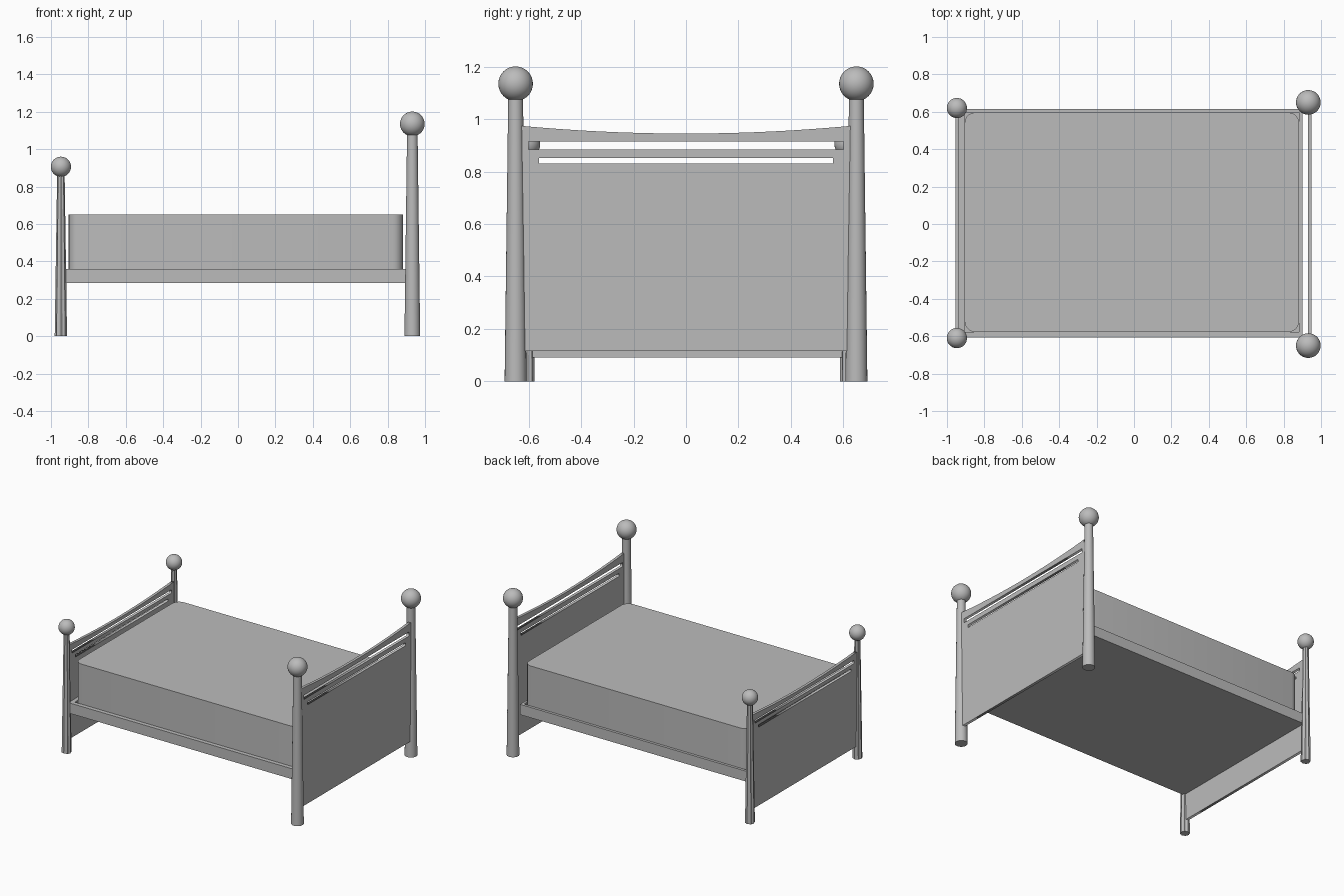
import bpy, math
from mathutils import Vector

cube = bpy.data.objects.get("Cube")
if cube:
    bpy.data.objects.remove(cube, do_unlink=True)

GREY = (0.5, 0.5, 0.5, 1)
mat = bpy.data.materials.new("plain grey")
mat.use_nodes = True
mat.diffuse_color = GREY
for node in mat.node_tree.nodes:
    if node.type == 'BSDF_PRINCIPLED':
        node.inputs["Base Color"].default_value = GREY


def finish(name, smooth=False):
    ob = bpy.context.object
    ob.name = ob.data.name = name
    ob.data.materials.clear()
    ob.data.materials.append(mat)
    if smooth:
        bpy.ops.object.shade_smooth_by_angle(angle=math.radians(40))
    return ob


def box(name, low, high):
    low, high = Vector(low), Vector(high)
    bpy.ops.mesh.primitive_cube_add(size=1, location=(low + high) / 2)
    bpy.context.object.scale = high - low
    bpy.ops.object.transform_apply(location=False, rotation=False, scale=True)
    return finish(name)


def post(name, x, y, height, r_low, r_top, ball_z, ball_r, fluted):
    """Tapered post with a ball on top; fluted posts get shallow grooves."""
    bpy.ops.mesh.primitive_cone_add(vertices=16 if fluted else 24, radius1=r_low,
                                    radius2=r_top, depth=height,
                                    location=(x, y, height / 2))
    ob = finish(name, smooth=not fluted)
    if fluted:
        for i, v in enumerate(ob.data.vertices):
            if (i // 2) % 2:
                v.co.x *= 0.84
                v.co.y *= 0.84
    bpy.ops.mesh.primitive_uv_sphere_add(segments=32, ring_count=16, radius=ball_r,
                                         location=(x, y, ball_z))
    finish(name + "_ball", smooth=True)


def rect(half, low, high):
    return [(-half, low), (half, low), (half, high), (-half, high)]


def board(name, x, y, width, height):
    """Panel with a dipped top edge and two long slots."""
    steps = 24
    outline = [(-0.635, 0.115), (0.635, 0.115)]
    for i in range(steps + 1):
        t = 1 - 2 * i / steps
        outline.append((0.635 * t, 0.945 + 0.03 * t * t))
    curve = bpy.data.curves.new(name, 'CURVE')
    curve.dimensions = '2D'
    curve.fill_mode = 'BOTH'
    curve.extrude = 0.01
    for points in (outline, rect(0.6, 0.885, 0.915), rect(0.56, 0.83, 0.852)):
        spline = curve.splines.new('POLY')
        spline.points.add(len(points) - 1)
        for p, (a, b) in zip(spline.points, points):
            p.co = (a * width, b * height, 0, 1)
        spline.use_cyclic_u = True
    ob = bpy.data.objects.new(name, curve)
    bpy.context.collection.objects.link(ob)
    ob.location = (x, y, 0)
    ob.rotation_euler = (math.pi / 2, 0, math.pi / 2)
    bpy.ops.object.select_all(action='DESELECT')
    ob.select_set(True)
    bpy.context.view_layer.objects.active = ob
    bpy.ops.object.convert(target='MESH')
    finish(name)


# Headboard, footboard and their posts
board("headboard", 0.94, 0, 1, 1)
board("footboard", -0.945, 0.005, 0.946, 0.794)
for side, s in (("left", 1), ("right", -1)):
    post("head_post_" + side, 0.932, 0.65 * s, 1.1, 0.042, 0.028, 1.135, 0.066, False)
    post("foot_post_" + side, -0.947, 0.005 + 0.615 * s, 0.87, 0.033, 0.02, 0.906, 0.054, True)

# Bed frame: base with a rim around the mattress
x0, x1, y0, y1 = -0.936, 0.9, -0.607, 0.615
ix0, ix1, iy0, iy1 = -0.905, 0.882, -0.577, 0.596
low, floor, rim = 0.285, 0.31, 0.36
box("frame_base", (x0, y0, low), (x1, y1, floor))
box("side_rail_right", (x0, y0, floor), (x1, iy0, rim))
box("side_rail_left", (x0, iy1, floor), (x1, y1, rim))
box("end_rail_foot", (x0, iy0, floor), (ix0, iy1, rim))
box("end_rail_head", (ix1, iy0, floor), (x1, iy1, rim))

# Mattress with rounded upright corners
mattress = box("mattress", (ix0, iy0, floor), (ix1, iy1, 0.65))
weights = mattress.data.attributes.new("bevel_weight_edge", 'FLOAT', 'EDGE')
for e in mattress.data.edges:
    a, b = (mattress.data.vertices[i].co for i in e.vertices)
    weights.data[e.index].value = 1.0 if abs(a.z - b.z) > 0.1 else 0.0
bevel = mattress.modifiers.new("corners", 'BEVEL')
bevel.limit_method = 'WEIGHT'
bevel.width = 0.055
bevel.segments = 5
bpy.ops.object.modifier_apply(modifier="corners")
finish("mattress", smooth=True)
